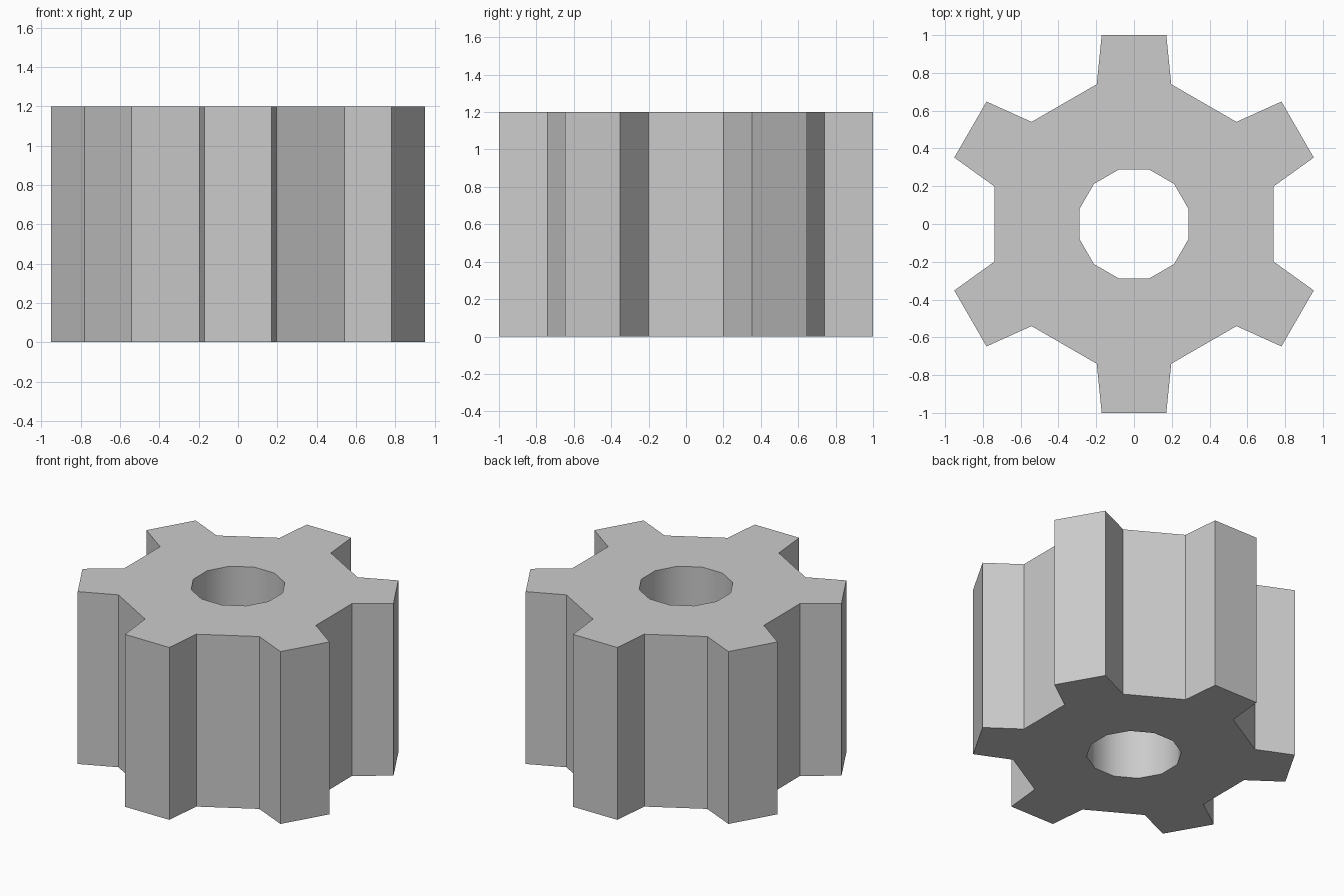
import bpy, bmesh, math
from mathutils import Matrix, Vector

if "Cube" in bpy.data.objects:
    bpy.data.objects.remove(bpy.data.objects["Cube"])

TEETH, HEIGHT, BORE_R = 6, 1.2, 0.3
# half tooth section, tooth pointing along +y
ROOT, TIP = (0.197, 0.74), (0.171, 1.0)
BORE = (BORE_R * math.sin(math.radians(15)), BORE_R * math.cos(math.radians(15)))

bm = bmesh.new()


def pair(p, turn):
    """Left and right mirrored points of one tooth, turned into place."""
    return [bm.verts.new(turn @ Vector((s * p[0], p[1], 0))) for s in (-1, 1)]


# flat gear outline: tooth, web under tooth, web under valley
sectors = []
for i in range(TEETH):
    turn = Matrix.Rotation(-2 * math.pi * i / TEETH, 3, 'Z')
    sectors.append([pair(p, turn) for p in (BORE, ROOT, TIP)])
for i, (bore, root, tip) in enumerate(sectors):
    next_bore, next_root, _ = sectors[(i + 1) % TEETH]
    bm.faces.new((root[0], root[1], tip[1], tip[0]))
    bm.faces.new((bore[0], bore[1], root[1], root[0]))
    bm.faces.new((bore[1], next_bore[0], next_root[0], root[1]))

# raise the outline to full height, keeping the bottom face
ext = bmesh.ops.extrude_face_region(bm, geom=bm.faces[:], use_keep_orig=True)
top = [g for g in ext['geom'] if isinstance(g, bmesh.types.BMVert)]
bmesh.ops.translate(bm, verts=top, vec=(0, 0, HEIGHT))
bmesh.ops.recalc_face_normals(bm, faces=bm.faces[:])

mesh = bpy.data.meshes.new("gear")
bm.to_mesh(mesh)
bm.free()
gear = bpy.data.objects.new("gear", mesh)
bpy.context.collection.objects.link(gear)

# smooth bore, crisp teeth
bpy.context.view_layer.objects.active = gear
gear.select_set(True)
bpy.ops.object.shade_smooth_by_angle(angle=math.radians(35))
